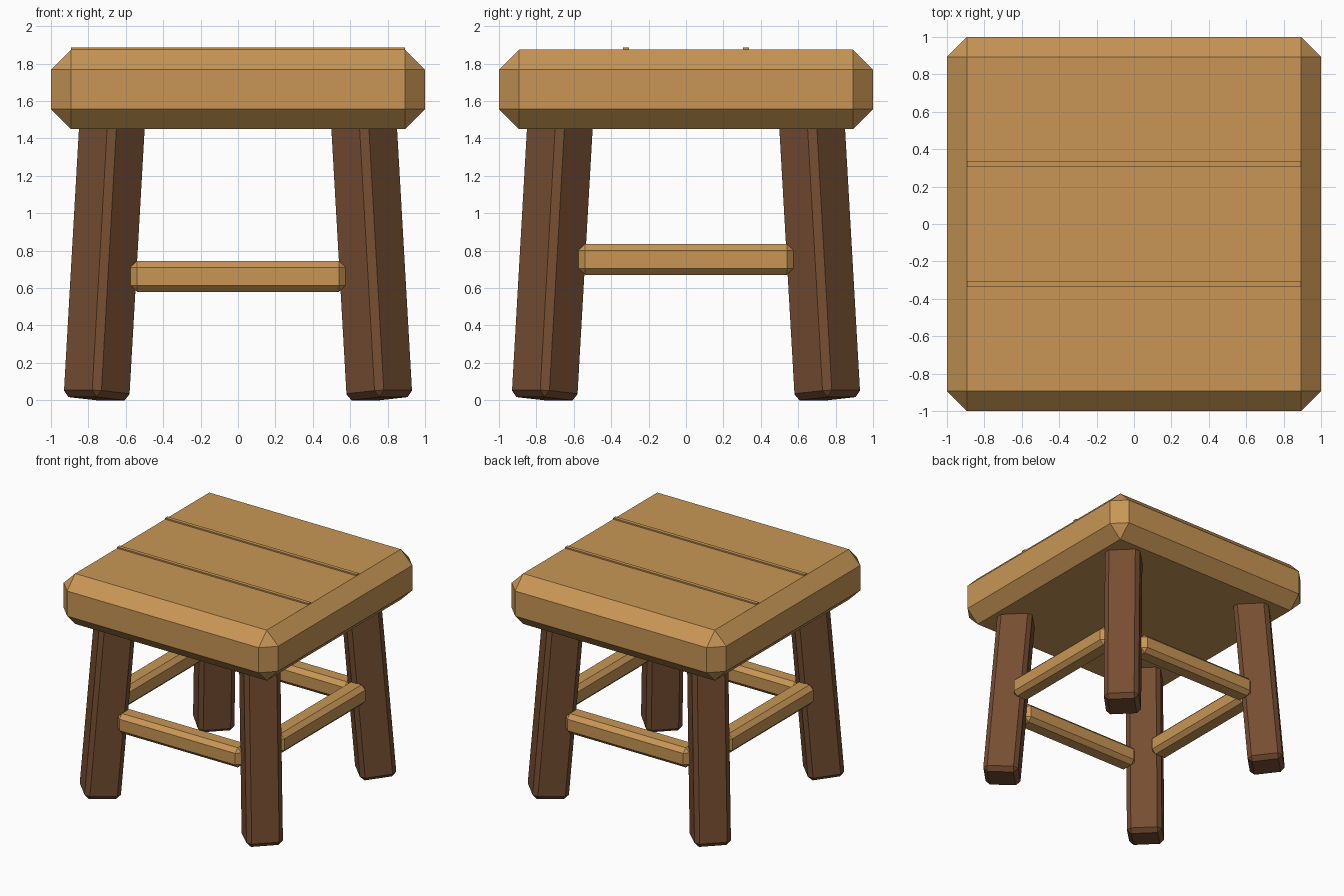
import bpy, bmesh
from mathutils import Matrix, Vector

if "Cube" in bpy.data.objects:
    bpy.data.objects.remove(bpy.data.objects["Cube"])


def material(name, color):
    m = bpy.data.materials.new(name)
    m.diffuse_color = (*color, 1.0)
    m.use_nodes = True
    m.node_tree.nodes["Principled BSDF"].inputs["Base Color"].default_value = m.diffuse_color
    return m


LIGHT_WOOD = material("light wood", (0.578, 0.305, 0.091))
DARK_WOOD = material("dark wood", (0.181, 0.076, 0.032))


def chamfered_box(name, size, center, mat, chamfer=0.0, basis=None):
    """Flat shaded box with single-segment chamfers, optionally turned by a 3x3 basis."""
    bm = bmesh.new()
    bmesh.ops.create_cube(bm, size=1.0)
    bmesh.ops.scale(bm, vec=Vector(size), verts=bm.verts)
    if chamfer:
        bmesh.ops.bevel(bm, geom=bm.edges[:], offset=chamfer, segments=1,
                        affect='EDGES', profile=0.5)
    if basis:
        bm.transform(basis.to_4x4())
    bmesh.ops.translate(bm, vec=Vector(center), verts=bm.verts)
    bmesh.ops.recalc_face_normals(bm, faces=bm.faces)
    mesh = bpy.data.meshes.new(name)
    bm.to_mesh(mesh)
    bm.free()
    mesh.materials.append(mat)
    obj = bpy.data.objects.new(name, mesh)
    bpy.context.collection.objects.link(obj)
    return obj


# Thick chamfered seat
chamfered_box("seat", (2, 2, 0.425), (0, 0, 1.6625), LIGHT_WOOD, 0.107)

# Two thin raised plank seams
for side, s in (("front", -1), ("back", 1)):
    chamfered_box(f"seat_seam_{side}", (1.786, 0.032, 0.02),
                  (0, s * 0.32, 1.876), LIGHT_WOOD)

# Splayed legs, each turned to face its corner
LEG_LENGTH = 1.56
for x_name, sx in (("left", -1), ("right", 1)):
    for y_name, sy in (("front", -1), ("back", 1)):
        up = Vector((-0.057 * sx, -0.057 * sy, 1)).normalized()
        across = Vector((-sy, sx, 0)).normalized()
        basis = Matrix((across, up.cross(across), up)).transposed()
        foot = Vector((0.757 * sx, 0.757 * sy, 0.0086))
        chamfered_box(f"leg_{y_name}_{x_name}", (0.283, 0.283, LEG_LENGTH),
                      foot + up * LEG_LENGTH / 2, DARK_WOOD, 0.035, basis)

# Stretchers: lower pair front and back, higher pair at the sides
for s, y_name, x_name in ((-1, "front", "left"), (1, "back", "right")):
    chamfered_box(f"stretcher_{y_name}", (1.15, 0.166, 0.166),
                  (0, s * 0.727, 0.662), LIGHT_WOOD, 0.035)
    chamfered_box(f"stretcher_{x_name}", (0.166, 1.15, 0.166),
                  (s * 0.727, 0, 0.753), LIGHT_WOOD, 0.035)
